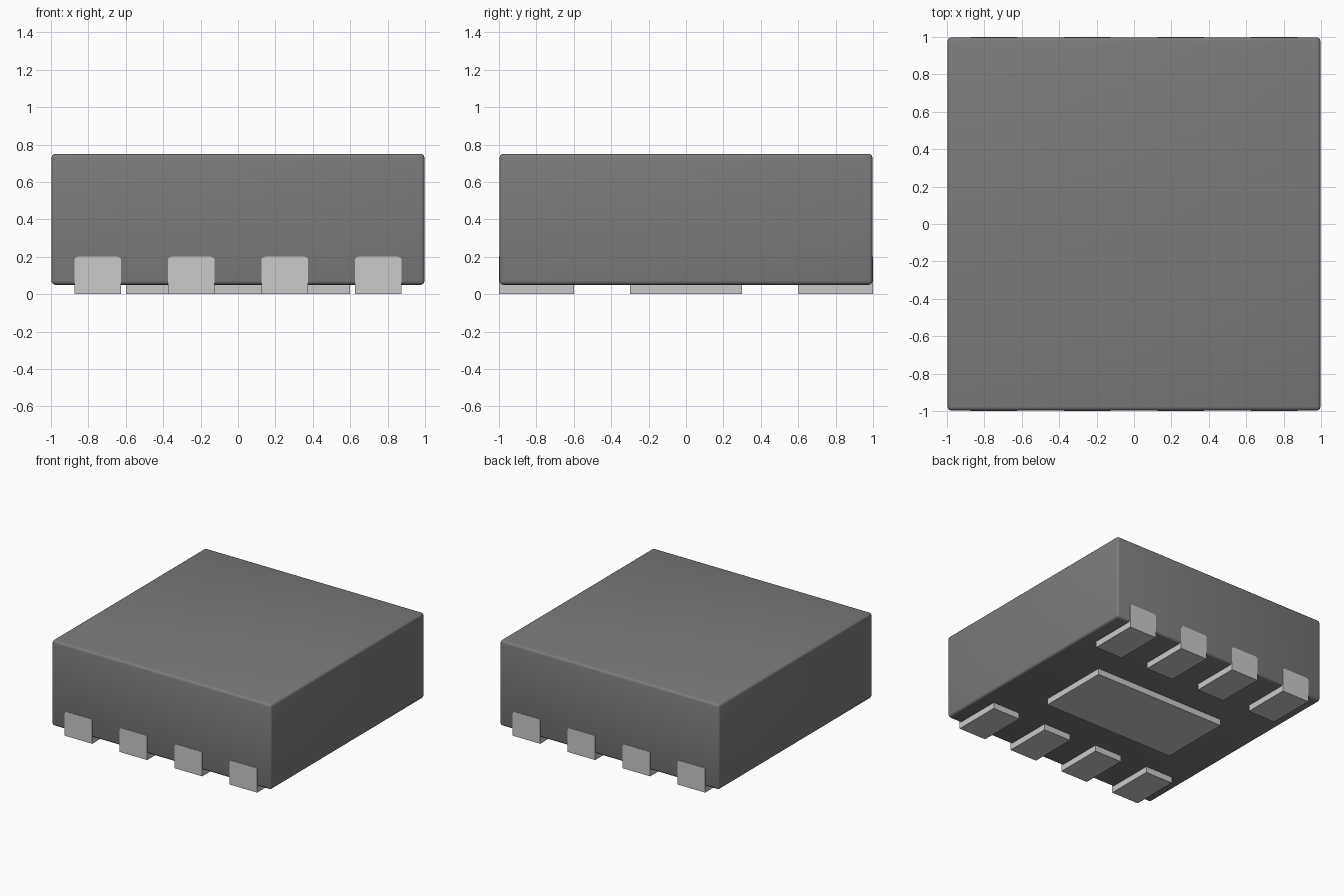
import bpy
import bmesh
from mathutils import Matrix

cube = bpy.data.objects.get("Cube")
if cube:
    bpy.data.objects.remove(cube, do_unlink=True)


def make_material(name, value):
    mat = bpy.data.materials.new(name)
    mat.use_nodes = True
    color = (value, value, value, 1)
    mat.diffuse_color = color
    mat.node_tree.nodes["Principled BSDF"].inputs["Base Color"].default_value = color
    return mat


body_grey = make_material("body grey", 0.2)
metal_grey = make_material("metal grey", 0.59)


def make_box(name, low, high, mat, bevel=0, segments=3, pick=None):
    """Box between two corners; bevels the edges chosen by pick."""
    bm = bmesh.new()
    size = [b - a for a, b in zip(low, high)]
    mid = [(a + b) / 2 for a, b in zip(low, high)]
    bmesh.ops.create_cube(bm, size=1, matrix=Matrix.Translation(mid) @ Matrix.Diagonal((*size, 1)))
    if bevel:
        edges = [e for e in bm.edges if pick is None or pick(e)]
        bmesh.ops.bevel(bm, geom=edges, offset=bevel, segments=segments,
                        profile=0.5, affect='EDGES')
    mesh = bpy.data.meshes.new(name)
    bm.to_mesh(mesh)
    bm.free()
    mesh.materials.append(mat)
    obj = bpy.data.objects.new(name, mesh)
    bpy.context.collection.objects.link(obj)
    if bevel:
        bpy.ops.object.select_all(action='DESELECT')
        obj.select_set(True)
        bpy.context.view_layer.objects.active = obj
        bpy.ops.object.shade_smooth_by_angle()
    return obj


# Package body with softly rounded edges
make_box("package_body", (-0.997, -0.997, 0.05), (0.997, 0.997, 0.75), body_grey, 0.02)

# Large pad under the middle
make_box("centre_pad", (-0.6, -0.3, 0), (0.6, 0.3, 0.06), metal_grey)


def tab_top_corner(edge):
    # Edges running front to back along the top of a tab
    a, b = (v.co for v in edge.verts)
    return abs(a.y - b.y) > 0.01 and min(a.z, b.z) > 0.1


# Contacts: a foot under the body and a tab up the side wall
for side, label in ((-1, "front"), (1, "back")):
    for i in range(4):
        x = -0.75 + i * 0.5
        y0, y1 = sorted((side * 0.6, side))
        make_box(f"{label}_foot_{i + 1}", (x - 0.125, y0, 0),
                 (x + 0.125, y1, 0.06), metal_grey)
        y0, y1 = sorted((side * 0.96, side))
        make_box(f"{label}_tab_{i + 1}", (x - 0.125, y0, 0.05),
                 (x + 0.125, y1, 0.2), metal_grey, 0.02, 4, tab_top_corner)
